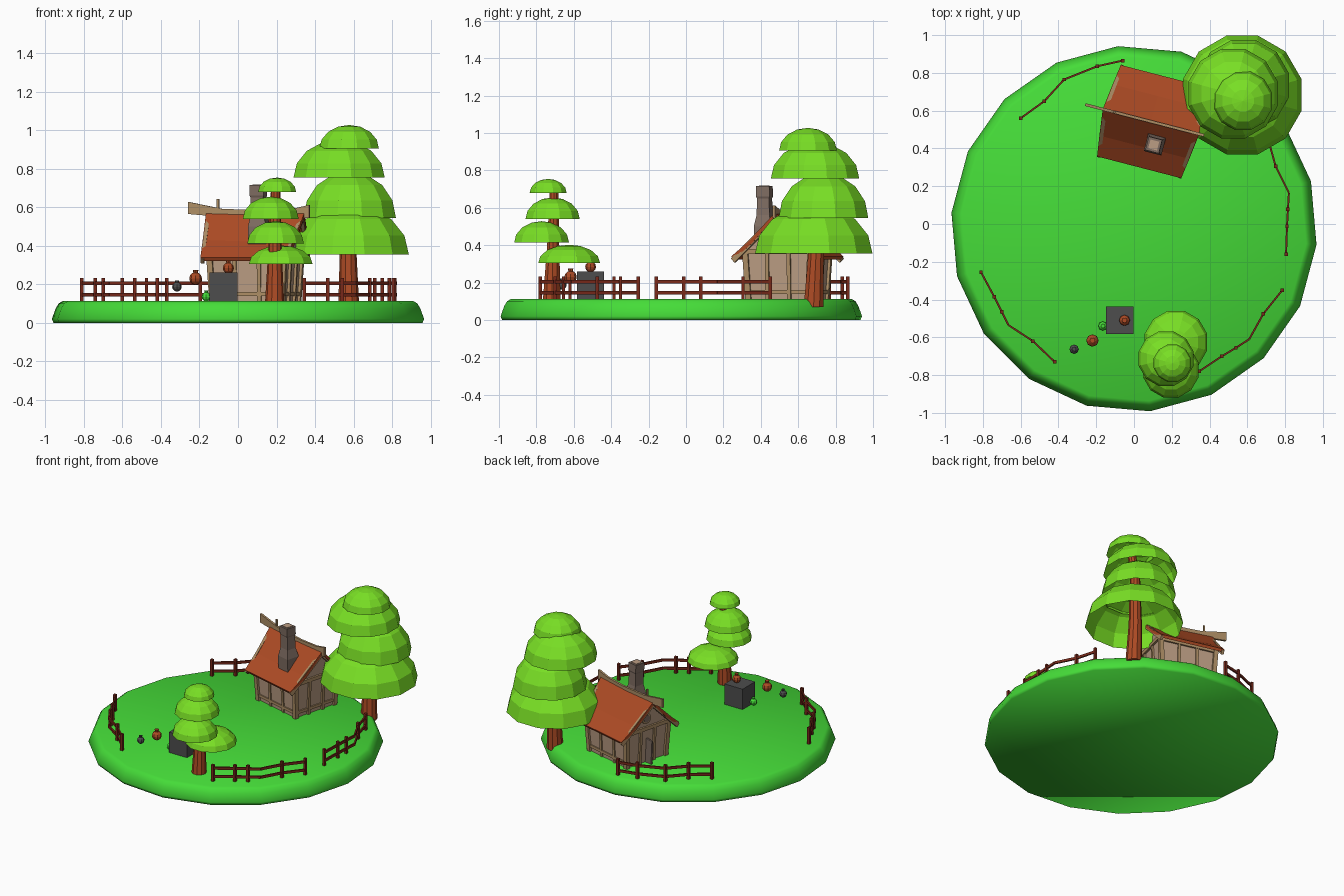
import bpy, bmesh, math
from mathutils import Vector, Matrix

if "Cube" in bpy.data.objects:
    bpy.data.objects.remove(bpy.data.objects["Cube"])


def mat(name, r, g, b):
    m = bpy.data.materials.new(name)
    m.diffuse_color = (r, g, b, 1)
    m.use_nodes = True
    m.node_tree.nodes["Principled BSDF"].inputs["Base Color"].default_value = m.diffuse_color
    return m


GRASS = mat("grass green", .06, .72, .04)
LEAF = mat("leaf green", .19, .74, .018)
RUST = mat("rust brown", .42, .07, .018)
FENCE = mat("dark red wood", .19, .022, .01)
WALL = mat("tan plaster", .50, .34, .23)
TIMBER = mat("pale timber", .42, .27, .13)
STONE = mat("brown stone", .21, .15, .12)
CRATE = mat("charcoal", .075, .075, .075)


def finish(name, bm, material, matrix=None):
    bmesh.ops.recalc_face_normals(bm, faces=bm.faces)
    me = bpy.data.meshes.new(name)
    bm.to_mesh(me)
    bm.free()
    me.materials.append(material)
    ob = bpy.data.objects.new(name, me)
    if matrix:
        ob.matrix_world = matrix
    bpy.context.collection.objects.link(ob)
    return ob


def add_beam(bm, p, q, w, h):
    """Box running from p to q, w wide sideways, h tall."""
    p, q = Vector(p), Vector(q)
    d = (q - p).normalized()
    up = Vector((0, 0, 1)) if abs(d.z) < .95 else Vector((0, 1, 0))
    s = d.cross(up).normalized()
    t = s.cross(d)
    ends = [[bm.verts.new(c + s * a * w / 2 + t * b * h / 2)
             for a, b in ((-1, -1), (1, -1), (1, 1), (-1, 1))] for c in (p, q)]
    skin(bm, ends, True, True)


def skin(bm, rings, bottom=False, top=False):
    for a, b in zip(rings, rings[1:]):
        n = len(a)
        for i in range(n):
            bm.faces.new((a[i], a[(i + 1) % n], b[(i + 1) % n], b[i]))
    if bottom:
        bm.faces.new(rings[0][::-1])
    if top:
        bm.faces.new(rings[-1])


def lathe(name, stations, n, material, bottom=True, top=True, turn=0, matrix=None):
    """Stack of n-sided rings; each station is (x, y, z, radius)."""
    bm = bmesh.new()
    rings = [[bm.verts.new((x + r * math.cos(turn + math.tau * i / n),
                            y + r * math.sin(turn + math.tau * i / n), z))
              for i in range(n)] for x, y, z, r in stations]
    skin(bm, rings, bottom, top)
    return finish(name, bm, material, matrix)


def beams(name, items, material, matrix=None):
    bm = bmesh.new()
    for it in items:
        add_beam(bm, *it)
    return finish(name, bm, material, matrix)


# Island: 18-sided disc with a rounded rim
island = lathe("island", [(0, -.025, z, r) for z, r in
               ((0, .962), (.02, .97), (.075, .95), (.1, .935), (.112, .915))],
               18, GRASS, turn=math.radians(-5))
bpy.context.view_layer.objects.active = island
island.select_set(True)
bpy.ops.object.shade_smooth_by_angle(angle=math.radians(70))
island.select_set(False)


# Trees: leaning trunk with open, stacked domes
def tree(name, trunk, layers):
    lathe(name + "_trunk", trunk, 10, RUST)
    for k, (x, y, z, r, h) in enumerate(layers):
        bm = bmesh.new()
        rings = []
        for a in (0, 22, 45, 68):
            a = math.radians(a)
            rings.append([bm.verts.new((x + r * math.cos(a) * math.cos(math.tau * (i + .5) / 12),
                                        y + r * math.cos(a) * math.sin(math.tau * (i + .5) / 12),
                                        z + h * math.sin(a))) for i in range(12)])
        skin(bm, rings)
        tip = bm.verts.new((x, y, z + h))
        for i in range(12):
            bm.faces.new((rings[-1][i], rings[-1][(i + 1) % 12], tip))
        finish(f"{name}_foliage_{k + 1}", bm, LEAF)


tree("large_tree",
     [(.575, .682, .07, .055), (.572, .695, .35, .044), (.57, .69, .7, .034), (.575, .655, .95, .025)],
     [(.573, .683, .355, .325, .26), (.58, .735, .545, .248, .24),
      (.525, .69, .755, .245, .195), (.577, .652, .905, .16, .122)])
tree("small_tree",
     [(.19, -.718, .1, .05), (.192, -.71, .4, .034), (.195, -.706, .7, .024)],
     [(.222, -.625, .305, .171, .097), (.195, -.772, .413, .152, .115),
      (.17, -.713, .54, .15, .115), (.203, -.737, .68, .102, .074)])

# Fences: bent rail paths, posts at all points flagged 1
paths = {
    "back_left": [(-.6, .56, 1), (-.475, .65, 1), (-.37, .765, 1), (-.195, .835, 1), (-.06, .865, 1)],
    "right": [(.71, .45, 1), (.75, .305, 1), (.82, .165, 0), (.815, .078, 1), (.81, -.012, 1), (.805, -.16, 1)],
    "front_left": [(-.81, -.255, 1), (-.74, -.385, 1), (-.7, -.465, 1), (-.665, -.535, 0),
                   (-.535, -.62, 1), (-.42, -.73, 1)],
    "front_right": [(.785, -.35, 1), (.685, -.475, 1), (.61, -.61, 0), (.54, -.655, 1),
                    (.465, -.7, 1), (.345, -.78, 1)],
}
for side, pts in paths.items():
    items = [((x, y, .1), (x, y, .232), .018, .018) for x, y, post in pts if post]
    for z in (.145, .205):
        items += [((a[0], a[1], z), (b[0], b[1], z), .01, .018) for a, b in zip(pts, pts[1:])]
    beams("fence_" + side, items, FENCE)

# House, in its own frame: ridge along local x
H = Matrix.Translation((.09, .542, 0)) @ Matrix.Rotation(math.radians(-14.5), 4, 'Z')

# Walls: gabled block leaning outward toward the top
bm = bmesh.new()
outline = [(-.165, .1, .185), (.165, .1, .185), (.18, .375, .2), (0, .55, .212), (-.18, .375, .2)]
skin(bm, [[bm.verts.new((s * u, v, z)) for v, z, u in outline] for s in (-1, 1)], True, True)
finish("house_walls", bm, WALL, H)

# Roof: two flared slopes with a slight sag in the ridge
for name, s in (("roof_front", -1), ("roof_back", 1)):
    bm = bmesh.new()
    rings = []
    for f, sag in ((-1, 0), (0, -.008), (1, 0)):
        rings.append([bm.verts.new(c) for c in (
            (f * .264, 0, .575 + sag), (f * .246, s * .14, .43 + sag), (f * .23, s * .25, .34),
            (f * .23, s * .24, .322), (f * .246, s * .13, .412 + sag), (f * .264, 0, .55 + sag))])
    skin(bm, rings, True, True)
    finish(name, bm, RUST, H)

# Ridge board, bowed, and a thin roof spike
bm = bmesh.new()
rings = []
for u, lo, hi in ((-.36, .565, .628), (-.18, .55, .592), (.05, .54, .583), (.2, .54, .592), (.29, .545, .612)):
    rings.append([bm.verts.new((u, v, z)) for v, z in
                  ((-.0075, lo), (.0075, lo), (.0075, hi), (-.0075, hi))])
skin(bm, rings, True, True)
finish("ridge_board", bm, TIMBER, H)
beams("roof_spike", [((-.2, 0, .56), (-.2, 0, .642), .011, .011)], TIMBER, H)

# Timber frame: posts, rails, gable beams and bargeboards
frame = []
for s in (-1, 1):
    for t in (-1, 1):
        frame.append(((s * .185, t * .165, .1), (s * .2, t * .18, .37), .03, .03))
        frame.append(((s * .25, 0, .55), (s * .222, t * .242, .318), .018, .03))
        frame.append(((s * .192, t * .06, .1), (s * .205, t * .06, .37), .016, .02))
        frame.append(((t * .065, s * .165, .1), (t * .065, s * .18, .36), .02, .016))
    frame.append(((s * .204, -.18, .365), (s * .204, .18, .365), .022, .026))
    frame.append(((-.19, s * .168, .15), (.19, s * .168, .15), .016, .02))
    frame.append(((-.2, s * .18, .35), (.2, s * .18, .35), .02, .024))
frame.append(((.188, -.165, .15), (.188, .165, .15), .018, .02))
beams("timber_frame", frame, TIMBER, H)

# Door and round gable window on the left gable
beams("door", [((-.194, 0, .11), (-.203, 0, .285), .1, .012)], STONE, H)
lathe("round_window", [(0, 0, -.008, .038), (0, 0, .008, .038)], 12, TIMBER,
      matrix=H @ Matrix.Translation((-.209, .02, .44)) @ Matrix.Rotation(math.pi / 2, 4, 'Y'))
lathe("window_pane", [(0, 0, -.012, .026), (0, 0, .012, .026)], 12, STONE,
      matrix=H @ Matrix.Translation((-.209, .02, .44)) @ Matrix.Rotation(math.pi / 2, 4, 'Y'))

# Chimney: flared square stack through the front slope
lathe("chimney", [(.05, -.11, .38, .068), (.05, -.112, .5, .068), (.048, -.113, .56, .05),
                  (.046, -.114, .65, .047), (.046, -.114, .66, .053), (.045, -.116, .715, .052)],
      4, STONE, turn=math.pi / 4, matrix=H)
lathe("chimney_top", [(.045, -.116, .71, .034), (.045, -.116, .718, .034)],
      4, WALL, turn=math.pi / 4, matrix=H)

# Crate
beams("crate", [((-.075, -.582, .18), (-.075, -.438, .18), .146, .16)], CRATE)

# Small round flasks with a short neck
for name, c, r, m in (("orange_flask", (-.22, -.617, .23), .033, RUST),
                      ("crate_flask", (-.05, -.51, .284), .029, RUST),
                      ("green_flask", (-.165, -.54, .135), .024, GRASS),
                      ("grey_flask", (-.317, -.663, .187), .025, CRATE)):
    bm = bmesh.new()
    bmesh.ops.create_uvsphere(bm, u_segments=8, v_segments=6, radius=r)
    bmesh.ops.create_cone(bm, cap_ends=True, segments=8, radius1=r * .35, radius2=r * .45,
                          depth=r * .5, matrix=Matrix.Translation((0, 0, r * 1.1)))
    finish(name, bm, m, Matrix.Translation(c))
